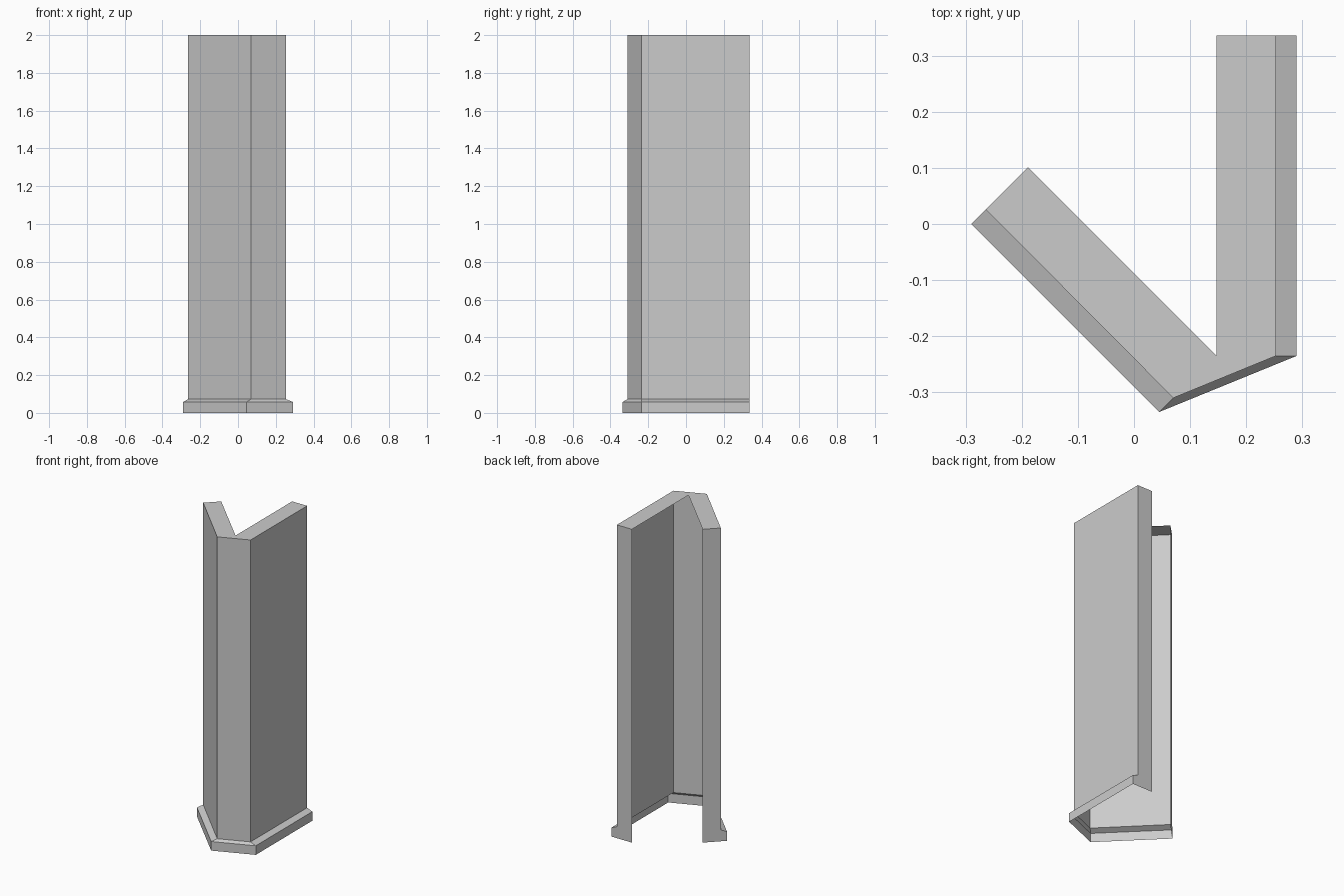
import bpy
import bmesh

cube = bpy.data.objects.get("Cube")
if cube:
    bpy.data.objects.remove(cube, do_unlink=True)

HEIGHT, SKIRT, LEDGE = 2.0, 0.058, 0.073

# Plan outlines, running from the angled wing's end to the straight wing's end
skirt_line = [(-0.29, 0.0), (0.045, -0.335), (0.29, -0.235), (0.29, 0.336)]
wall_line = [(-0.264, 0.026), (0.07, -0.31), (0.253, -0.235), (0.253, 0.336)]
inner_line = [(-0.189, 0.101), (0.147, -0.235), (0.147, 0.336)]

grey = bpy.data.materials.new("plain grey")
grey.use_nodes = True
colour = (0.6, 0.6, 0.6, 1.0)
grey.diffuse_color = colour
grey.node_tree.nodes["Principled BSDF"].inputs["Base Color"].default_value = colour


def at(line, z):
    """Lift a plan outline to a height."""
    return [(x, y, z) for x, y in line]


def strips(*rows):
    """Faces joining each row of points to the row above it."""
    return [[low[i], low[i + 1], high[i + 1], high[i]]
            for low, high in zip(rows, rows[1:]) for i in range(len(low) - 1)]


def build(name, faces):
    bm = bmesh.new()
    for points in faces:
        bm.faces.new([bm.verts.new(p) for p in points])
    bmesh.ops.remove_doubles(bm, verts=bm.verts, dist=0.0001)
    mesh = bpy.data.meshes.new(name)
    bm.to_mesh(mesh)
    bm.free()
    mesh.materials.append(grey)
    obj = bpy.data.objects.new(name, mesh)
    bpy.context.collection.objects.link(obj)


# Section through a wing, used to close both open ends
def end_section(i):
    return [(*skirt_line[i], 0), (*inner_line[i], 0), (*inner_line[i], HEIGHT),
            (*wall_line[i], HEIGHT), (*wall_line[i], LEDGE), (*skirt_line[i], SKIRT)]


# Outer wall skin, top cap and end caps; the back and the underside stay open
top_cap = at(wall_line + inner_line[::-1], HEIGHT)
build("corner_wall", strips(at(wall_line, LEDGE), at(wall_line, HEIGHT))
      + [top_cap, end_section(-1), end_section(0)[::-1]])

# Skirting board with a sloped upper edge
build("skirting_board", strips(at(skirt_line, 0), at(skirt_line, SKIRT),
                               at(wall_line, LEDGE)))
